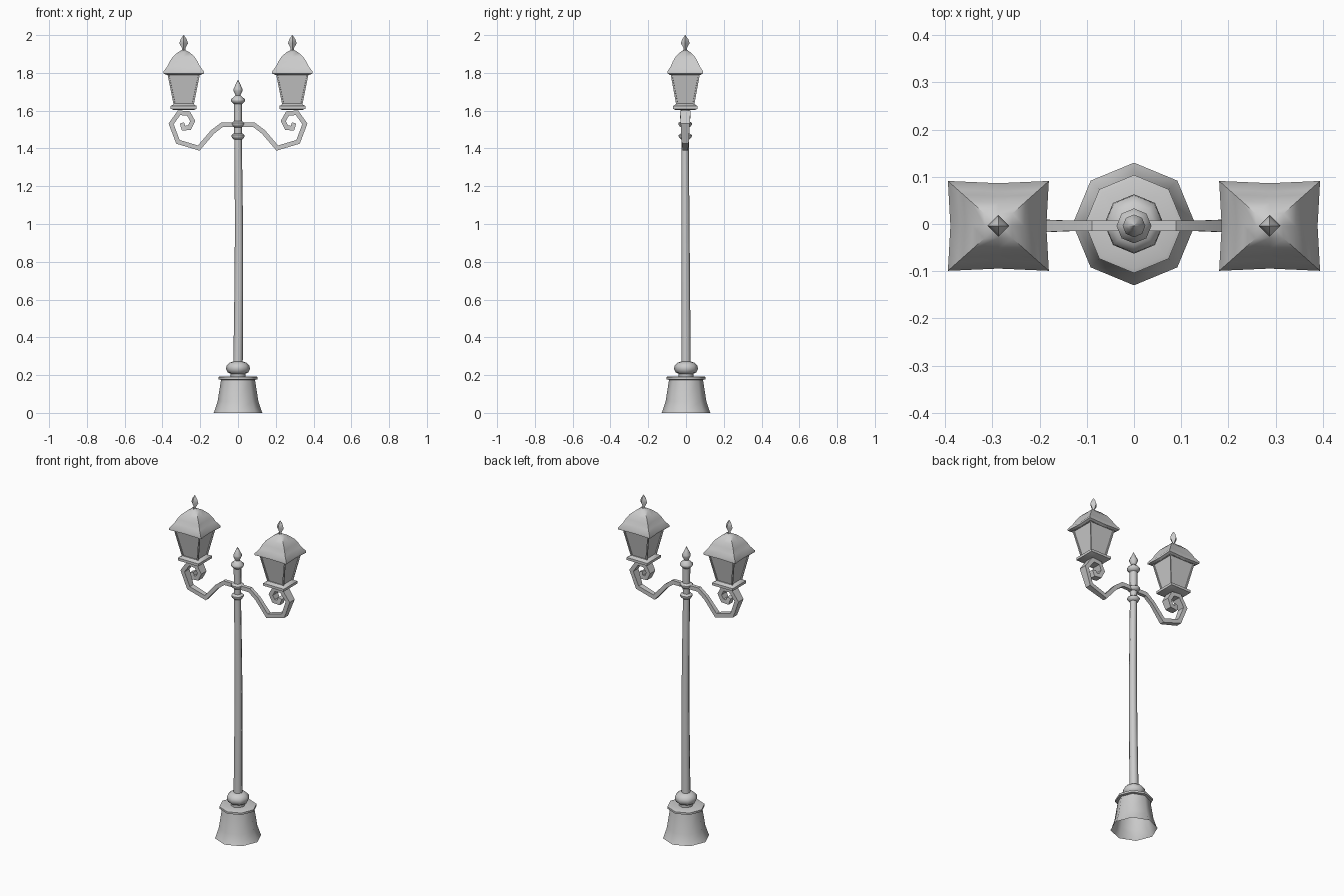
import bpy, bmesh, math
from mathutils import Vector

cube = bpy.data.objects.get("Cube")
if cube:
    bpy.data.objects.remove(cube)

metal = bpy.data.materials.new("grey_metal")
metal.use_nodes = True
GREY = (0.6, 0.6, 0.6, 1)
metal.diffuse_color = GREY
metal.node_tree.nodes["Principled BSDF"].inputs["Base Color"].default_value = GREY


def finish(bm, name, angle=50):
    bmesh.ops.recalc_face_normals(bm, faces=bm.faces)
    mesh = bpy.data.meshes.new(name)
    bm.to_mesh(mesh)
    bm.free()
    mesh.materials.append(metal)
    obj = bpy.data.objects.new(name, mesh)
    bpy.context.collection.objects.link(obj)
    bpy.ops.object.select_all(action='DESELECT')
    obj.select_set(True)
    bpy.context.view_layer.objects.active = obj
    bpy.ops.object.shade_smooth_by_angle(angle=math.radians(angle))
    return obj


def skin(bm, rings):
    """Bridge successive closed rings of vertices with quads."""
    for a, b in zip(rings, rings[1:]):
        n = len(a)
        for i in range(n):
            bm.faces.new((a[i], a[(i + 1) % n], b[(i + 1) % n], b[i]))


def circle(n):
    return [(math.cos(math.tau * i / n), math.sin(math.tau * i / n)) for i in range(n)]


def square(dent=1.0):
    """Square outline; a dent below 1 pulls the edge middles inwards."""
    return [(1, 1), (0, dent), (-1, 1), (-dent, 0), (-1, -1), (0, -dent), (1, -1), (dent, 0)]


def sweep_up(name, outline, profile, at=(0, 0), sy=1.0, bend=None, caps=True):
    """Stack scaled copies of an outline at the (radius, height) profile points."""
    bm = bmesh.new()
    rings = []
    for r, z in profile:
        bx, by = bend(z) if bend else (0, 0)
        rings.append([bm.verts.new((at[0] + bx + x * r, at[1] + by + y * r * sy, z))
                      for x, y in outline])
    skin(bm, rings)
    if caps:
        bm.faces.new(rings[-1])
        bm.faces.new(rings[0])
    return finish(bm, name)


OCT = circle(8)

# Flared foot, open underneath, with its rim and round collar
sweep_up("foot", OCT, [(.13, 0), (.124, .012), (.108, .06), (.09, .175)], caps=False)
sweep_up("foot_rim", OCT, [(.09, .175), (.104, .178), (.104, .19), (.095, .193), (.04, .193)])
sweep_up("foot_collar", OCT, [(.04, .19), (.04, .207), (.055, .215), (.063, .232),
                              (.061, .25), (.045, .266), (.025, .272)])


# Slightly bowed pole
def bow(z):
    t = max(0, min(1, (z - .27) / 1.2))
    return .005 * math.sin(math.pi * t), -.005 * t


heights = [.26, .45, .65, .85, 1.05, 1.25, 1.46]
sweep_up("pole", OCT, [(.025 - .0055 * i / 6, z) for i, z in enumerate(heights)], bend=bow)
TOP = (0, -.004)
sweep_up("pole_head", OCT, [(.02, 1.45), (.022, 1.65)], at=TOP)

# Rings around the pole head
for name, z, r in (("lower_ring", 1.466, .035), ("arm_ring", 1.53, .036)):
    sweep_up(name, OCT, [(.022, z - .018), (r - .006, z - .012), (r, z - .003),
                         (r, z + .005), (.022, z + .014)], at=TOP)
sweep_up("head_disc", OCT, [(.022, 1.635), (.037, 1.65), (.037, 1.66), (.02, 1.675),
                            (.012, 1.682)], at=TOP)
sweep_up("pole_finial", OCT, [(.012, 1.68), (.024, 1.705), (.024, 1.715), (.012, 1.74),
                              (.001, 1.762)], at=TOP)

# Scrolled arm: (x, z, half depth) along its centre line
ARM = [(.015, 1.525, .011), (.085, 1.525, .011), (.135, 1.487, .011), (.208, 1.402, .014),
       (.318, 1.435, .018), (.354, 1.53, .024), (.312, 1.589, .028), (.262, 1.585, .028),
       (.24, 1.545, .025), (.257, 1.51, .022), (.288, 1.507, .02), (.297, 1.535, .016)]


def arm(name, side):
    bm = bmesh.new()
    pts = [Vector((x, z)) for x, z, _ in ARM]
    rings = []
    for i, (x, z, d) in enumerate(ARM):
        before = pts[i] - pts[i - 1] if i else pts[1] - pts[0]
        after = pts[i + 1] - pts[i] if i < len(pts) - 1 else before
        t = (before.normalized() + after.normalized()).normalized()
        half = .012 / max(.6, t.dot(after.normalized()))
        n = Vector((-t.y, t.x)) * half
        rings.append([bm.verts.new((side * (x + u * n.x), -.004 + v * d, z + u * n.y))
                      for u, v in ((1, 1), (1, -1), (-1, -1), (-1, 1))])
    skin(bm, rings)
    bm.faces.new(rings[0])
    bm.faces.new(rings[-1])
    finish(bm, name, 30)


def lantern(prefix, side):
    at = (side * .2875, -.004)
    # Plate and foot under the lamp
    sweep_up(prefix + "_lantern_plate", square()[::2],
             [(.052, 1.603), (.069, 1.61), (.069, 1.625), (.058, 1.63), (.052, 1.637)], at, .95)

    # Tapered body whose four panes are sunk inside a frame
    bm = bmesh.new()
    rings = [[bm.verts.new((at[0] + x * r, at[1] + y * r * .9, z)) for x, y in square()[::2]]
             for r, z in ((.052, 1.625), (.087, 1.798))]
    skin(bm, rings)
    bm.normal_update()
    panes = bm.faces[:]
    bmesh.ops.recalc_face_normals(bm, faces=panes)
    for f in panes:
        if f.normal.dot(f.calc_center_median() - Vector((*at, 1.7))) < 0:
            f.normal_flip()
    bmesh.ops.inset_individual(bm, faces=panes, thickness=.011, depth=0)
    bmesh.ops.inset_individual(bm, faces=panes, thickness=.001, depth=-.006)
    finish(bm, prefix + "_lantern_body", 30)

    # Bell-shaped roof with a hollow lip
    sweep_up(prefix + "_lantern_roof", square(.95),
             [(.082, 1.795), (.092, 1.79), (.107, 1.797), (.107, 1.807), (.086, 1.835),
              (.074, 1.86), (.058, 1.885), (.03, 1.91), (.006, 1.922)], at, .89)
    sweep_up(prefix + "_lantern_finial", circle(4),
             [(.013, 1.912), (.008, 1.93), (.023, 1.957), (.016, 1.978), (.001, 2.0)], at)


for prefix, side in (("left", 1), ("right", -1)):
    arm(prefix + "_arm", side)
    lantern(prefix, side)
